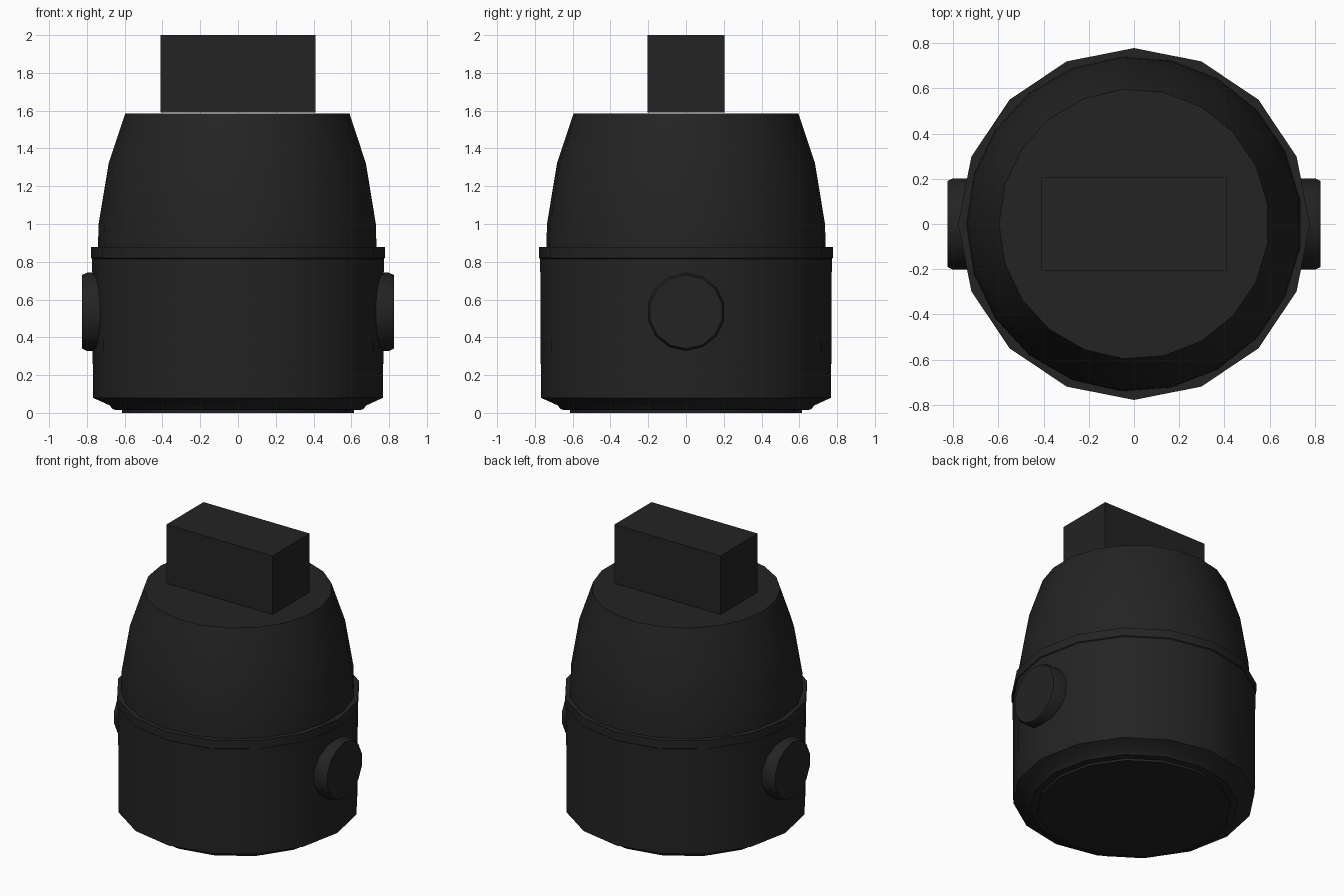
import bpy, bmesh
from math import cos, sin, pi, radians
from mathutils import Matrix

cube = bpy.data.objects.get("Cube")
if cube:
    bpy.data.objects.remove(cube, do_unlink=True)

black = bpy.data.materials.new("matte_black")
black.use_nodes = True
colour = (0.017, 0.017, 0.017, 1)
black.diffuse_color = colour
shader = black.node_tree.nodes["Principled BSDF"]
shader.inputs["Base Color"].default_value = colour
shader.inputs["Roughness"].default_value = 0.8


def finish(name, bm, smooth=True):
    bmesh.ops.recalc_face_normals(bm, faces=bm.faces)
    mesh = bpy.data.meshes.new(name)
    bm.to_mesh(mesh)
    bm.free()
    mesh.materials.append(black)
    obj = bpy.data.objects.new(name, mesh)
    bpy.context.collection.objects.link(obj)
    if smooth:
        bpy.ops.object.select_all(action='DESELECT')
        obj.select_set(True)
        bpy.context.view_layer.objects.active = obj
        bpy.ops.object.shade_smooth_by_angle(angle=radians(30))
    return obj


def lathe(name, profile, sides, start=0.0, matrix=None):
    """Turn (radius, height) points into a capped solid around z."""
    bm = bmesh.new()
    rings = []
    for r, z in profile:
        angles = [start + 2 * pi * i / sides for i in range(sides)]
        rings.append([bm.verts.new((r * cos(a), r * sin(a), z)) for a in angles])
    for low, high in zip(rings, rings[1:]):
        for i in range(sides):
            j = (i + 1) % sides
            bm.faces.new((low[i], low[j], high[j], high[i]))
    bm.faces.new(rings[0][::-1])
    bm.faces.new(rings[-1])
    if matrix:
        bm.transform(matrix)
    return finish(name, bm)


# Lower housing with chamfered foot and a thin rim
lathe("lower_housing",
      [(0.615, 0), (0.615, 0.015), (0.66, 0.017), (0.68, 0.04),
       (0.768, 0.08), (0.772, 0.815), (0.778, 0.82), (0.778, 0.877),
       (0.735, 0.877)], 16)

# Tapered upper shell
lathe("upper_shell",
      [(0.742, 0.86), (0.738, 1.0), (0.685, 1.32), (0.597, 1.585)],
      21, start=pi)

# Round side caps
for side, sign in (("left", 1), ("right", -1)):
    turn = Matrix.Rotation(sign * pi / 2, 4, 'Y')
    lathe(side + "_side_cap",
          [(0.207, 0.68), (0.207, 0.8), (0.195, 0.825)], 14,
          matrix=Matrix.Translation((0, 0, 0.535)) @ turn)

# Rectangular block on top
bm = bmesh.new()
bmesh.ops.create_cube(bm, size=1)
bm.transform(Matrix.Translation((0, 0, 1.795)) @ Matrix.Diagonal((0.82, 0.41, 0.41, 1)))
finish("top_block", bm, smooth=False)
